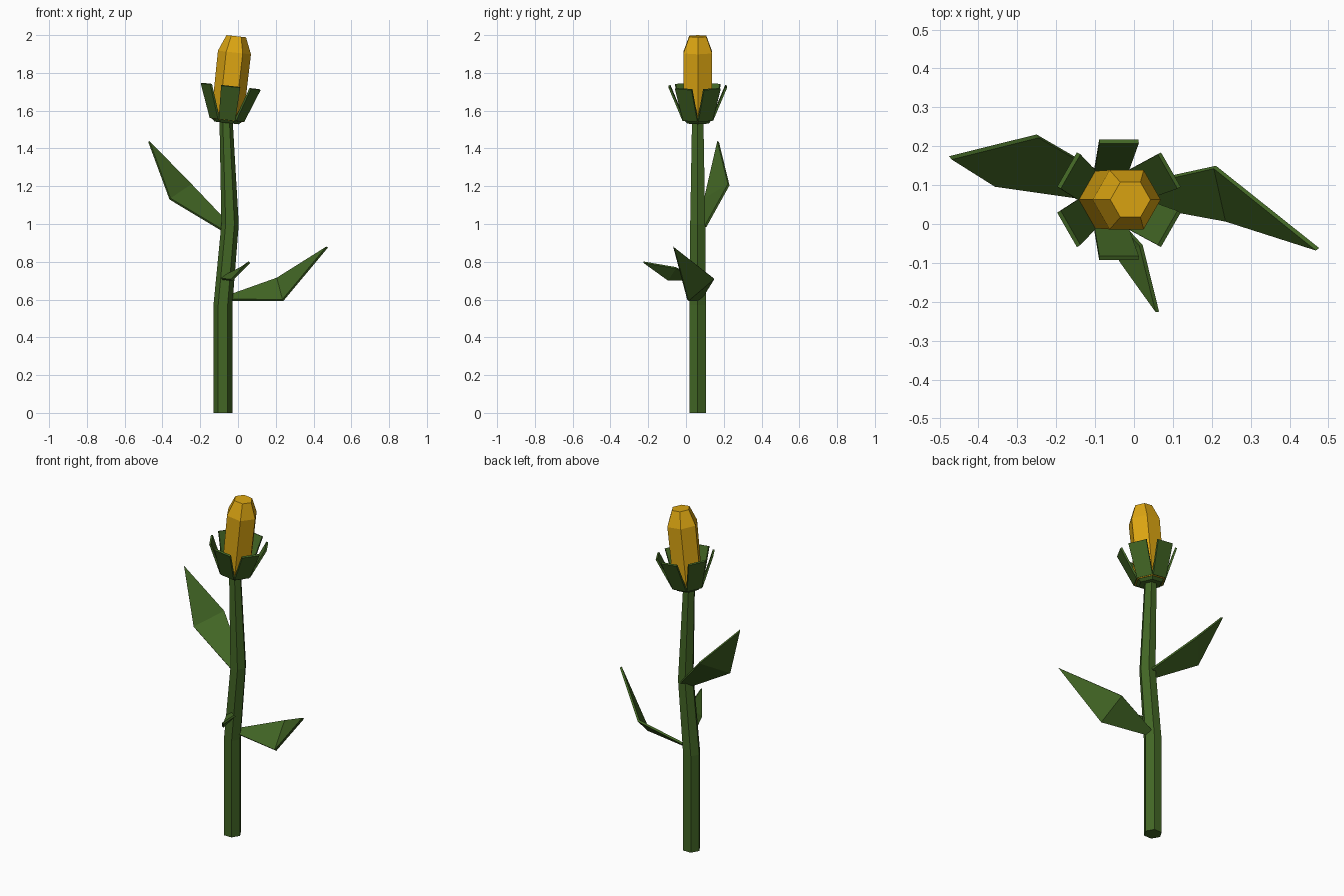
import bpy, bmesh
from math import cos, sin, radians
from mathutils import Vector, Matrix

cube = bpy.data.objects.get("Cube")
if cube:
    bpy.data.objects.remove(cube)


def material(name, rgb):
    m = bpy.data.materials.new(name)
    m.use_nodes = True
    m.diffuse_color = (*rgb, 1)
    m.node_tree.nodes["Principled BSDF"].inputs["Base Color"].default_value = (*rgb, 1)
    return m


green = material("leaf green", (0.055, 0.133, 0.018))
yellow = material("bud yellow", (0.72, 0.38, 0.006))


def finish(name, bm, mat, matrix=Matrix(), thickness=0):
    bmesh.ops.recalc_face_normals(bm, faces=bm.faces)
    mesh = bpy.data.meshes.new(name)
    bm.to_mesh(mesh)
    bm.free()
    mesh.materials.append(mat)
    ob = bpy.data.objects.new(name, mesh)
    ob.matrix_world = matrix
    bpy.context.collection.objects.link(ob)
    if thickness:
        mod = ob.modifiers.new("Thickness", 'SOLIDIFY')
        mod.thickness = thickness
        mod.offset = 0
    return ob


def hex_tube(name, rings, mat, matrix=Matrix()):
    """Closed six-sided tube through rings of (centre, radius)."""
    bm = bmesh.new()
    loops = [[bm.verts.new(Vector(c) + Vector((r * cos(radians(60 * k)), r * sin(radians(60 * k)), 0)))
              for k in range(6)] for c, r in rings]
    for a, b in zip(loops, loops[1:]):
        for k in range(6):
            j = (k + 1) % 6
            bm.faces.new((a[k], a[j], b[j], b[k]))
    bm.faces.new(loops[0])
    bm.faces.new(loops[-1])
    return finish(name, bm, mat, matrix)


def leaf(name, base_low, base_high, wide_low, wide_high, tip):
    """Folded blade: a flaring base panel and a pointed end panel."""
    bm = bmesh.new()
    a, b, c, d, e = [bm.verts.new(p) for p in (base_low, base_high, wide_low, wide_high, tip)]
    bm.faces.new((a, c, d, b))
    bm.faces.new((c, e, d))
    return finish(name, bm, green, thickness=0.012)


# Bent stem
hex_tube("stem", [((-0.08, 0.062, 0), 0.05), ((-0.08, 0.062, 0.57), 0.05),
                  ((-0.042, 0.062, 1.0), 0.046), ((-0.063, 0.062, 1.545), 0.035)], green)

# Leaves
leaf("right_leaf", (-0.08, 0.06, 0.965), (-0.04, 0.105, 0.99),
     (-0.36, 0.1, 1.133), (-0.248, 0.226, 1.208), (-0.472, 0.17, 1.437))
leaf("left_leaf", (-0.045, 0.062, 0.598), (-0.045, 0.09, 0.622),
     (0.238, 0.01, 0.597), (0.208, 0.146, 0.712), (0.472, -0.065, 0.878))
leaf("front_leaf", (-0.088, 0.025, 0.708), (-0.065, 0.035, 0.728),
     (-0.033, -0.096, 0.704), (0.018, -0.055, 0.768), (0.06, -0.226, 0.798))

# Flower head, leaning to its left
head = Matrix.Translation((-0.06, 0.0625, 1.535)) @ Matrix.Rotation(0.11, 4, 'Y')
hex_tube("bud", [((0, 0, 0.015), 0.085), ((0, 0, 0.375), 0.088), ((0, 0, 0.462), 0.052)], yellow, head)
hex_tube("calyx_base", [((0, 0, 0), 0.065), ((0, 0, 0.022), 0.088)], green, head)

# Sepals, one on each side of the calyx
for k in range(6):
    bm = bmesh.new()
    bm.faces.new([bm.verts.new(p) for p in ((0.076, -0.044, 0.018), (0.076, 0.044, 0.018),
                                            (0.15, 0.051, 0.195), (0.15, -0.051, 0.195))])
    finish(f"sepal_{k + 1}", bm, green, head @ Matrix.Rotation(radians(30 + 60 * k), 4, 'Z'), 0.011)
